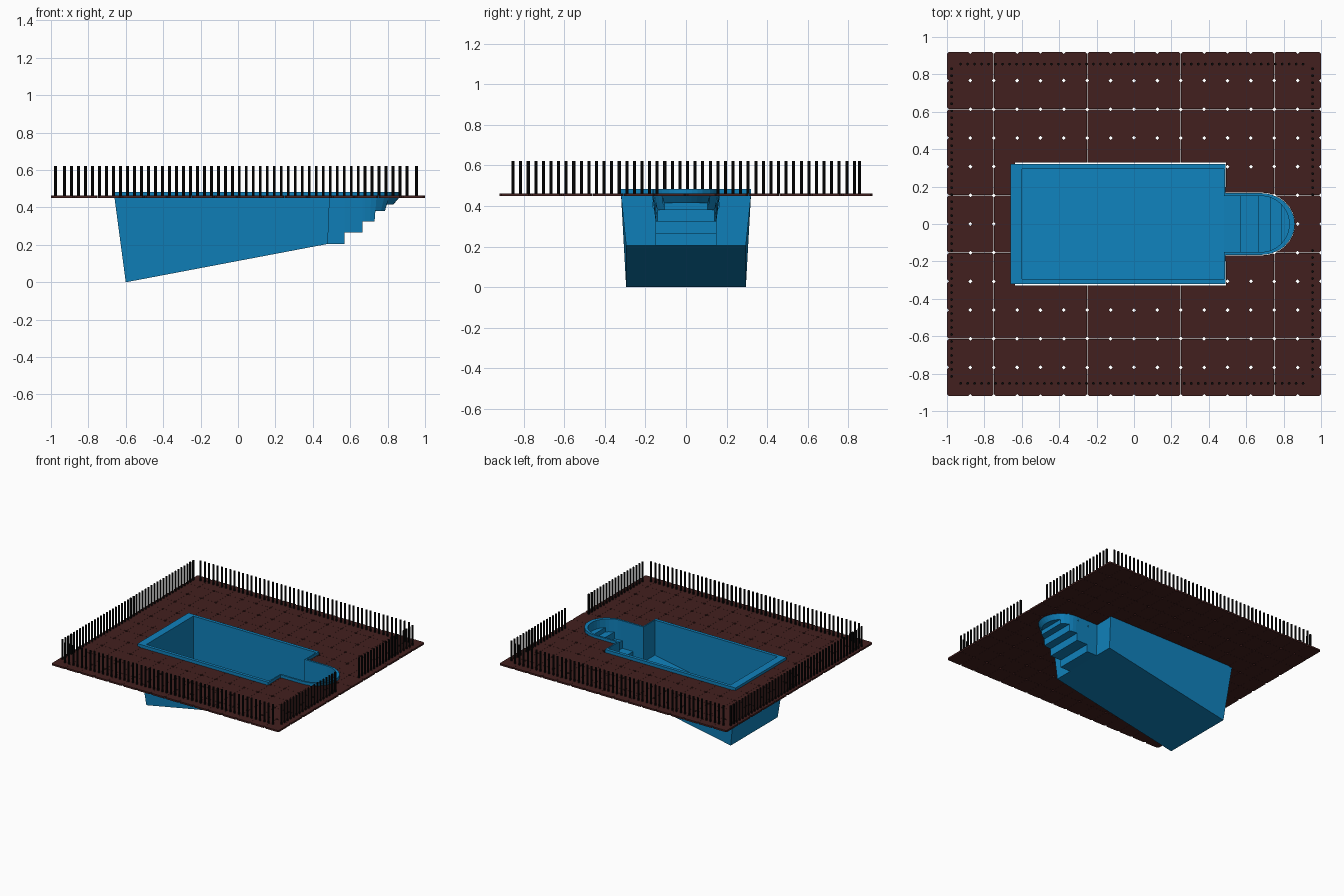
import bpy, bmesh, math

if "Cube" in bpy.data.objects:
    bpy.data.objects.remove(bpy.data.objects["Cube"])


def material(name, rgb):
    m = bpy.data.materials.new(name)
    m.diffuse_color = (*rgb, 1)
    m.use_nodes = True
    m.node_tree.nodes["Principled BSDF"].inputs["Base Color"].default_value = m.diffuse_color
    return m


def make_object(name, bm, mat=None):
    bmesh.ops.remove_doubles(bm, verts=bm.verts, dist=1e-5)
    bmesh.ops.recalc_face_normals(bm, faces=bm.faces)
    me = bpy.data.meshes.new(name)
    bm.to_mesh(me)
    bm.free()
    if mat:
        me.materials.append(mat)
    ob = bpy.data.objects.new(name, me)
    bpy.context.collection.objects.link(ob)
    return ob


def face(bm, pts):
    bm.faces.new([bm.verts.new(p) for p in pts])


def prism(bm, outline, z0, z1):
    n = len(outline)
    lo = [bm.verts.new((x, y, z0)) for x, y in outline]
    hi = [bm.verts.new((x, y, z1)) for x, y in outline]
    bm.faces.new(lo[::-1])
    bm.faces.new(hi)
    for i in range(n):
        j = (i + 1) % n
        bm.faces.new((lo[i], lo[j], hi[j], hi[i]))


blue = material("pool_blue", (0.005, 0.22, 0.5))
brown = material("deck_brown", (0.055, 0.014, 0.013))
black = material("fence_black", (0.003, 0.003, 0.003))

# Shared pool dimensions
RIM, MID = 0.483, 0.45
X0, X1, HW = -0.6, 0.48, 0.295          # basin
AW, AC = 0.15, 0.68                     # alcove half width, arc centre
STEPS = [(0.48, 0.57, 0.205), (0.57, 0.665, 0.265), (0.665, 0.73, 0.325),
         (0.73, 0.785, 0.38), (0.785, 0.83, 0.415)]


def floor_z(x):
    return 0.205 * (x - X0) / (X1 - X0)


def half_width(x):
    return AW if x <= AC else AW * math.sqrt(max(0, 1 - ((x - AC) / AW) ** 2))


def alcove_outer(x):
    if x <= AC:
        return (max(x, 0.49), 0.165)
    t = math.acos(min(1, (x - AC) / AW))
    return (AC + 0.18 * math.cos(t), 0.165 * math.sin(t))


# Alcove stations: step edges plus points along the round end
xs = {s[0] for s in STEPS} | {AC, 0.83}
xs |= {round(AC + AW * math.cos(math.radians(a)), 4) for a in (10, 20, 30, 56, 80)}
xs = sorted(xs)

# Half outline: inner point, outer point
half = [((X0, 0), (-0.66, 0)), ((X0, HW), (-0.66, 0.32)), ((X1, HW), (0.49, 0.32))]
half += [((x, half_width(x)), alcove_outer(x)) for x in xs]

# Pool shell: inner wall, flat rim and sloping outer wall, both halves
bm = bmesh.new()
for s in (1, -1):
    for i in range(len(half) - 1):
        (a, oa), (b, ob) = half[i], half[i + 1]
        if i < 3:
            za, zb = floor_z(a[0]), floor_z(b[0])
        else:
            mid = (a[0] + b[0]) / 2
            za = zb = next(z for p, q, z in STEPS if p <= mid <= q)

        def P(p, z):
            return (p[0], s * p[1], z)
        rings = [(P(a, za), P(b, zb)), (P(a, RIM), P(b, RIM)), (P(oa, RIM), P(ob, RIM)),
                 (P(oa, MID), P(ob, MID)), (P(a, za), P(b, zb))]
        for (p, q), (r, t) in zip(rings, rings[1:]):
            face(bm, (p, q, t, r))

# Sloping floor
face(bm, [(X0, -HW, 0), (X1, -HW, floor_z(X1)), (X1, HW, floor_z(X1)), (X0, HW, 0)])

# Treads and risers
for x, x2 in zip(xs, xs[1:]):
    z = next(z for p, q, z in STEPS if p <= (x + x2) / 2 <= q)
    w, w2 = half_width(x), half_width(x2)
    if w2 < 1e-4:
        face(bm, [(x, -w, z), (x2, 0, z), (x, w, z)])
    else:
        face(bm, [(x, -w, z), (x2, -w2, z), (x2, w2, z), (x, w, z)])
for (_, _, z), (x, _, z2) in zip(STEPS, STEPS[1:]):
    w = half_width(x)
    face(bm, [(x, -w, z), (x, w, z), (x, w, z2), (x, -w, z2)])
make_object("pool_shell", bm, blue)

# Deck tiles with clipped corners
bm = bmesh.new()
NX, NY, C, G = 16, 12, 0.010, 0.0004
tw, th = 2 / NX, 1.84 / NY
for i in range(NX):
    for j in range(NY):
        l, r = -1 + i * tw + G, -1 + (i + 1) * tw - G
        b, t = -0.92 + j * th + G, -0.92 + (j + 1) * th - G
        prism(bm, [(l + C, b), (r - C, b), (r, b + C), (r, t - C),
                   (r - C, t), (l + C, t), (l, t - C), (l, b + C)], 0.45, 0.463)
deck = make_object("deck_tiles", bm, brown)

# Opening for the pool
out = [(-0.637, 0.328), (0.493, 0.328)] + [alcove_outer(x) for x in xs]
out = [(x, y + 0.003 if x > 0.48 and 0.01 < y < 0.3 else y) for x, y in out]
outline = out + [(x, -y) for x, y in reversed(out[:-1])]
bm = bmesh.new()
prism(bm, outline, 0.4, 0.5)
cutter = make_object("deck_cutter", bm)
cutter.hide_render = True
mod = deck.modifiers.new("opening", "BOOLEAN")
mod.operation, mod.solver, mod.object = "DIFFERENCE", "EXACT", cutter
bpy.context.view_layer.objects.active = deck
bpy.ops.object.modifier_apply(modifier=mod.name)
bpy.data.objects.remove(cutter)

# Fence posts, with a gate gap on the right
spots = []
for k in range(50):
    x = -0.927 + k * 1.831 / 49
    spots += [(x, -0.852), (x, 0.855)]
for k in range(45):
    y = -0.815 + k * 1.645 / 44
    spots.append((-0.975, y))
    if not -0.12 < y < 0.14:
        spots.append((0.955, y))
bm = bmesh.new()
R = 0.0075
for x, y in spots:
    prism(bm, [(x + R * math.cos(a * math.pi / 4), y + R * math.sin(a * math.pi / 4))
               for a in range(8)], 0.463, 0.622)
make_object("fence_posts", bm, black)
